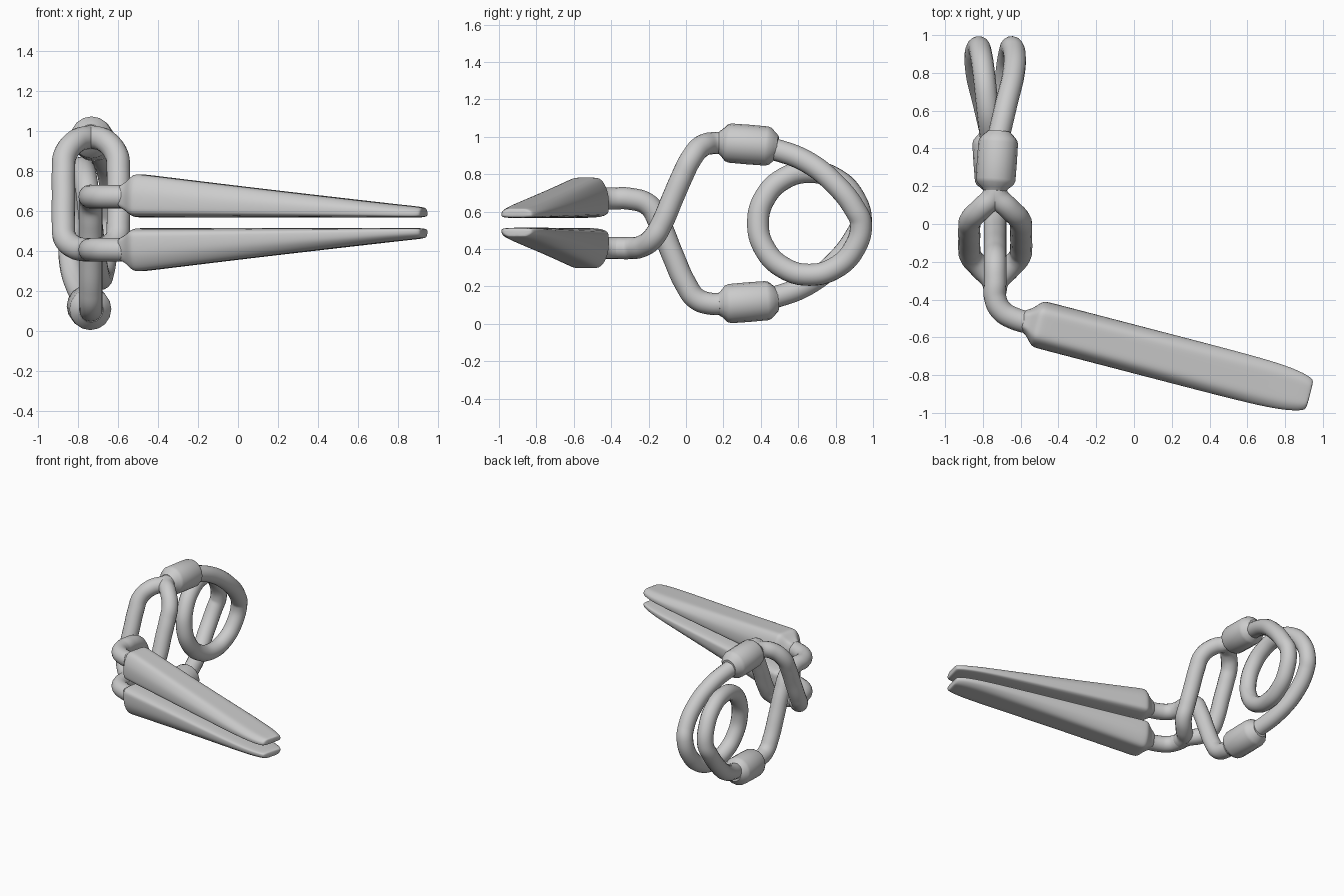
import bpy, bmesh
from math import cos, sin, radians

if "Cube" in bpy.data.objects:
    bpy.data.objects.remove(bpy.data.objects["Cube"])

CX, CZ2 = -0.735, 1.075      # spring centre in x, twice the mid height
R = 0.059                    # wire radius


def flip(pts):
    """Half turn about the spring's long axis."""
    return [(2 * CX - x, y, CZ2 - z) for x, y, z in pts]


def finish(ob):
    bpy.ops.object.select_all(action='DESELECT')
    ob.select_set(True)
    bpy.context.view_layer.objects.active = ob


def wire(name, pts, kind='BEZIER', radii=None):
    cu = bpy.data.curves.new(name, 'CURVE')
    cu.dimensions = '3D'
    cu.bevel_depth = R
    cu.bevel_resolution = 6
    cu.use_fill_caps = True
    sp = cu.splines.new(kind)
    if kind == 'BEZIER':
        sp.resolution_u = 8
        sp.bezier_points.add(len(pts) - 1)
        for b, p in zip(sp.bezier_points, pts):
            b.co = p
            b.handle_left_type = b.handle_right_type = 'AUTO'
    else:
        sp.points.add(len(pts) - 1)
        for b, p, r in zip(sp.points, pts, radii):
            b.co = (*p, 1)
            b.radius = r / R
    ob = bpy.data.objects.new(name, cu)
    bpy.context.collection.objects.link(ob)
    finish(ob)
    bpy.ops.object.convert(target='MESH')
    bpy.ops.object.shade_smooth_by_angle(angle=radians(50))


# coil spring: upper leg, one full turn, lower leg
leg = [(-.722, .44, .945), (-.675, .64, .87), (-.637, .80, .745), (-.633, .905, .61)]
turn = []
for i in range(13):
    a = -radians(30 * i)
    turn.append((-.645 - .18 * i / 12, .66 + .275 * cos(a), CZ2 / 2 + .275 * sin(a)))
wire("coil_spring", leg + turn + flip(leg)[::-1])

# crimped sleeves
prof = [(.175, .060), (.19, .070), (.215, .098), (.235, .105), (.33, .106),
        (.43, .105), (.45, .099), (.475, .075), (.49, .060)]
axis = [(CX + .07 * (y - .2), y, .967 - .08 * (y - .23)) for y, r in prof]
radii = [r for y, r in prof]
wire("upper_sleeve", axis, 'POLY', radii)
wire("lower_sleeve", flip(axis), 'POLY', radii)

# shared bend from the arm into a jaw
bend = [(CX, -.31, .67), (CX, -.39, .67), (-.705, -.455, .67),
        (-.64, -.498, .67), (-.50, -.533, .67)]
lower_bend = [(x, y, CZ2 - z) for x, y, z in bend]

# single arm from the lower sleeve to the upper jaw
wire("single_arm", [(CX, .22, .108), (CX, .13, .108), (CX, .055, .135), (CX, .0, .21),
                    (CX, -.07, .365), (CX, -.14, .535), (CX, -.20, .635)] + bend)

# forked arm from the upper sleeve to the lower jaw
for side, label in ((-1, "left"), (1, "right")):
    fork = [(0, .22, .967), (.01, .15, .967), (.07, .085, .95), (.128, .025, .88),
            (.137, -.02, .79), (.137, -.07, .675), (.137, -.13, .535), (.128, -.175, .46),
            (.075, -.235, .415), (.015, -.30, .405), (0, -.36, .405)]
    wire("fork_" + label, [(CX + side * x, y, z) for x, y, z in fork])
wire("fork_stem", [(CX, -.29, .405)] + lower_bend[1:])

# jaws: lofted tapered blades with chamfered backs
SECTION = [(-1, .2), (-.93, 0), (.93, 0), (1, .2), (1, .5), (.92, .72),
           (.66, 1), (.3, 1), (-.3, 1), (-.66, 1), (-.92, .72), (-1, .5)]
# distance along blade, half width, bottom, top
STATIONS = [(-.10, .055, .615, .725), (-.055, .065, .605, .735), (-.015, .118, .568, .775),
            (.01, .126, .565, .784), (.06, .126, .565, .778), (.6, .126, .565, .714),
            (1.15, .126, .565, .653), (1.33, .118, .565, .633), (1.43, .102, .565, .623),
            (1.477, .085, .567, .617), (1.485, .07, .575, .610)]


def jaw(name, lower):
    bm = bmesh.new()
    a = radians(-14.6)
    rings = []
    for s, w, z0, z1 in STATIONS:
        ring = []
        for u, v in SECTION:
            z = z0 + v * (z1 - z0)
            ring.append(bm.verts.new((-.505 + s * cos(a) - u * w * sin(a),
                                      -.53 + s * sin(a) + u * w * cos(a),
                                      CZ2 + .005 - z if lower else z)))
        rings.append(ring)
    n = len(SECTION)
    for r0, r1 in zip(rings, rings[1:]):
        for i in range(n):
            j = (i + 1) % n
            bm.faces.new((r0[i], r0[j], r1[j], r1[i]))
    bm.faces.new(rings[0])
    bm.faces.new(rings[-1])
    bmesh.ops.recalc_face_normals(bm, faces=bm.faces)
    me = bpy.data.meshes.new(name)
    bm.to_mesh(me)
    bm.free()
    ob = bpy.data.objects.new(name, me)
    bpy.context.collection.objects.link(ob)
    sub = ob.modifiers.new("smooth", 'SUBSURF')
    sub.levels = sub.render_levels = 2
    finish(ob)
    bpy.ops.object.shade_smooth()


jaw("upper_jaw", False)
jaw("lower_jaw", True)
